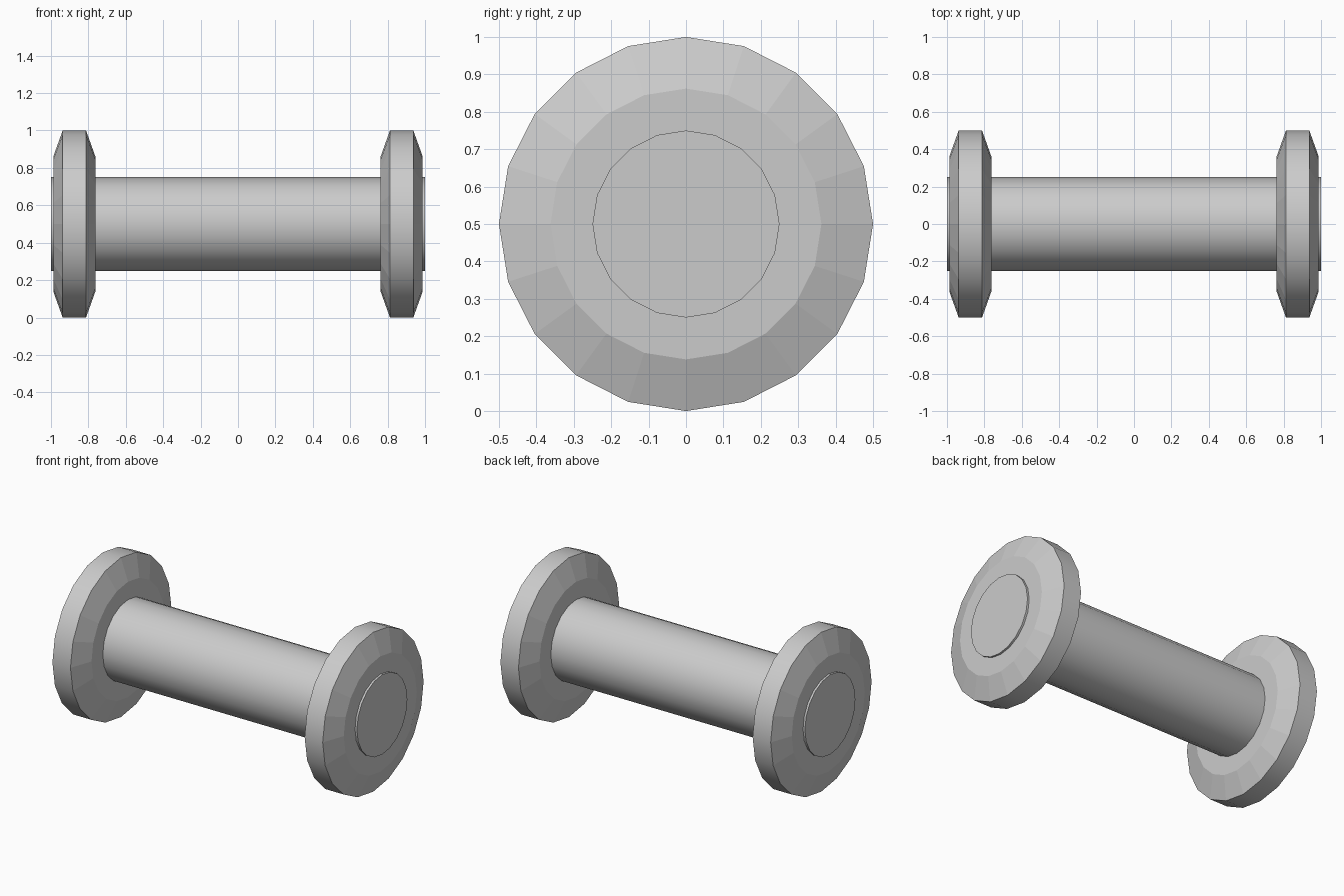
import bpy, bmesh
from math import cos, sin, pi

if "Cube" in bpy.data.objects:
    bpy.data.objects.remove(bpy.data.objects["Cube"])

SIDES = 20
AXIS_Z = 0.5


def lathe_x(name, profile, smooth_band):
    """Spin (x, radius) points round the x axis; only one band is smooth."""
    bm = bmesh.new()
    rings = []
    for x, r in profile:
        rings.append([bm.verts.new((x, r * cos(2 * pi * i / SIDES),
                                    AXIS_Z + r * sin(2 * pi * i / SIDES)))
                      for i in range(SIDES)])
    for k, (a, b) in enumerate(zip(rings, rings[1:])):
        for i in range(SIDES):
            j = (i + 1) % SIDES
            f = bm.faces.new((a[i], a[j], b[j], b[i]))
            f.smooth = (k == smooth_band)
    bm.faces.new(rings[0])
    bm.faces.new(rings[-1])
    bmesh.ops.recalc_face_normals(bm, faces=bm.faces)
    # keep the edges round flat faces crisp
    for e in bm.edges:
        e.smooth = all(f.smooth for f in e.link_faces)
    mesh = bpy.data.meshes.new(name)
    bm.to_mesh(mesh)
    bm.free()
    obj = bpy.data.objects.new(name, mesh)
    bpy.context.collection.objects.link(obj)
    return obj


# Central bar, poking slightly out of both discs
lathe_x("axle", [(-1, 0.25), (1, 0.25)], 0)

# Bevelled end discs
for side, cx in (("left", -0.875), ("right", 0.875)):
    lathe_x(side + "_end_disc",
            [(cx - 0.112, 0.362), (cx - 0.0625, 0.5),
             (cx + 0.0625, 0.5), (cx + 0.112, 0.362)], 1)
